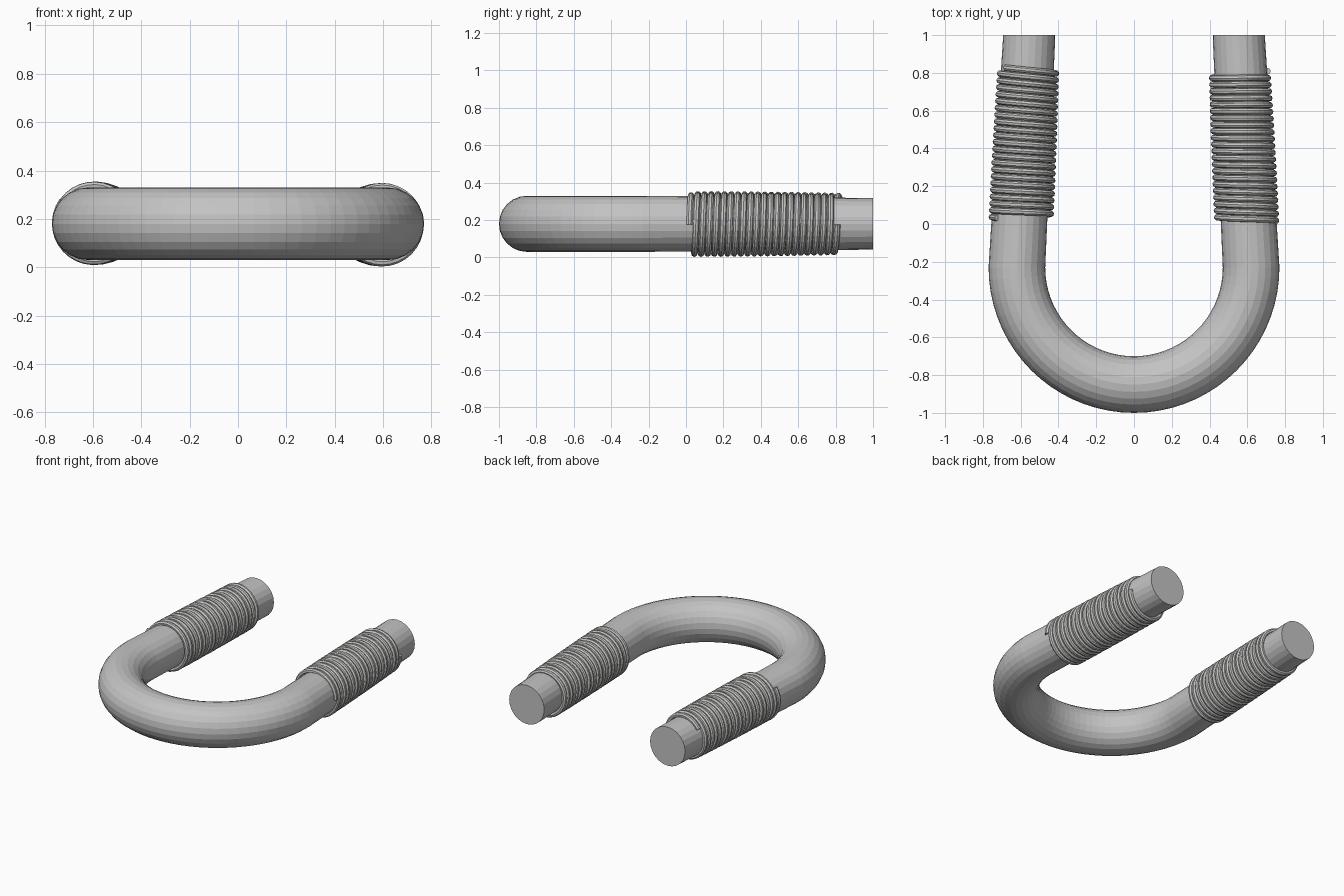
import bpy
from math import sin, cos, pi

cube = bpy.data.objects.get("Cube")
if cube:
    bpy.data.objects.remove(cube, do_unlink=True)

MID_Z = 0.18


def material(name, colour):
    mat = bpy.data.materials.new(name)
    mat.use_nodes = True
    mat.diffuse_color = colour
    mat.node_tree.nodes["Principled BSDF"].inputs["Base Color"].default_value = colour
    return mat


def lerp(a, b, t):
    return a + (b - a) * t


def tube(name, points, bevel_resolution, mat):
    """Sweep a round section along (x, y, z, radius) points and make it a mesh."""
    curve = bpy.data.curves.new(name + "_path", "CURVE")
    curve.dimensions = "3D"
    curve.bevel_depth = 1.0
    curve.bevel_resolution = bevel_resolution
    curve.use_fill_caps = True
    spline = curve.splines.new("POLY")
    spline.points.add(len(points) - 1)
    for point, (x, y, z, radius) in zip(spline.points, points):
        point.co = (x, y, z, 1)
        point.radius = radius
    spline.use_smooth = False
    path = bpy.data.objects.new(name + "_path", curve)
    bpy.context.collection.objects.link(path)
    bpy.context.view_layer.update()
    graph = bpy.context.evaluated_depsgraph_get()
    mesh = bpy.data.meshes.new_from_object(path.evaluated_get(graph))
    bpy.data.objects.remove(path, do_unlink=True)
    mesh.name = name
    mesh.materials.clear()
    mesh.materials.append(mat)
    obj = bpy.data.objects.new(name, mesh)
    bpy.context.collection.objects.link(obj)
    return obj


steel = material("grey_steel", (0.55, 0.55, 0.55, 1))
wire = material("pale_grey_wire", (0.56, 0.57, 0.55, 1))

# Bent bar: a half circle with two legs that lean in and taper
BEND, BEND_Y, THICK = 0.62, -0.23, 0.15
END_X, END_RADIUS = 0.555, 0.138
LEG_STEPS, ARC_STEPS = 10, 36


def leg(side):
    points = []
    for i in range(1, LEG_STEPS + 1):
        t = i / LEG_STEPS
        points.append((side * lerp(BEND, END_X, t), lerp(BEND_Y, 0.99, t),
                       MID_Z, lerp(THICK, END_RADIUS, t)))
    # Short straight tip keeps the cut end square
    points.append((side * END_X, 1.0, MID_Z, END_RADIUS))
    return points


arc = []
for i in range(ARC_STEPS + 1):
    a = pi + pi * i / ARC_STEPS
    arc.append((BEND * cos(a), BEND_Y + BEND * sin(a), MID_Z, THICK))
tube("bent_bar", leg(-1)[::-1] + arc + leg(1), 10, steel)

# Wire coils wrapped round both legs, wound the same way
WIRE, STEPS = 0.017, 32


def coil(name, side, y0, y1, turns, phase, mid_z):
    count = int(turns * STEPS)
    points = []
    for i in range(count + 1):
        t = i / count
        a = phase + 2 * pi * i / STEPS
        radius = lerp(0.156, 0.147, t * t)
        dx = radius * cos(a)
        lean = side * lerp(0.0, 0.06, t)
        points.append((side * lerp(0.597, 0.56, t) + dx,
                       lerp(y0, y1, t) + lean * dx,
                       mid_z + radius * sin(a), WIRE))
    tube(name, points, 2, wire)


coil("left_coil", 1, 0.018, 0.80, 22, 0, 0.176)
coil("right_coil", -1, 0.033, 0.82, 22, pi * 0.8, 0.182)
